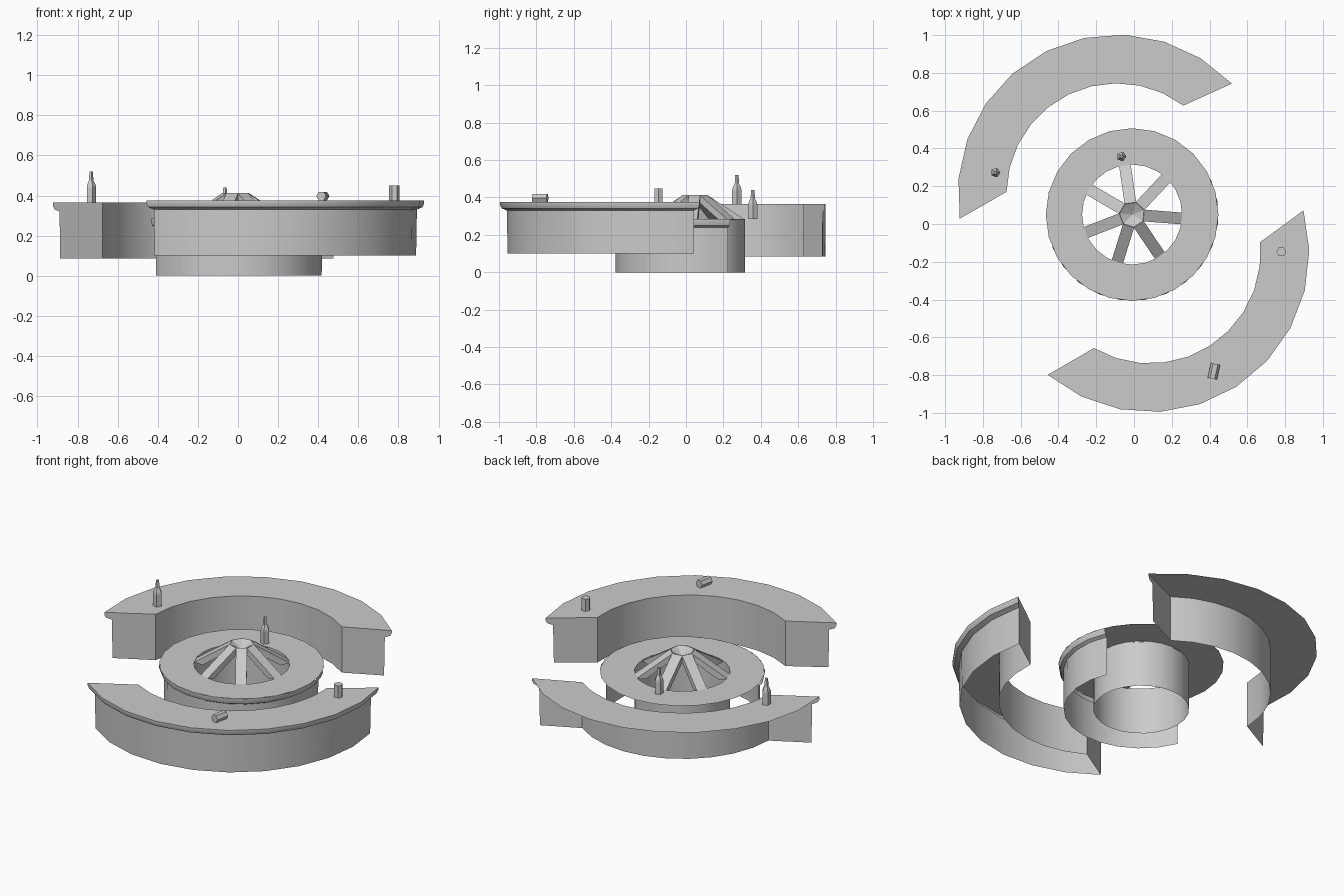
import bpy, bmesh
from math import radians, sin, cos, pi
from mathutils import Vector

if "Cube" in bpy.data.objects:
    bpy.data.objects.remove(bpy.data.objects["Cube"])


def finish(name, bm, smooth=True):
    bmesh.ops.remove_doubles(bm, verts=bm.verts, dist=1e-5)
    bmesh.ops.recalc_face_normals(bm, faces=bm.faces)
    me = bpy.data.meshes.new(name)
    bm.to_mesh(me)
    bm.free()
    ob = bpy.data.objects.new(name, me)
    bpy.context.collection.objects.link(ob)
    bpy.context.view_layer.objects.active = ob
    ob.select_set(True)
    if smooth:
        bpy.ops.object.shade_smooth_by_angle(angle=radians(28))
    ob.select_set(False)
    return ob


def arc_row(bm, c, r, z, a0, a1, n):
    """Row of vertices along an arc, angles in degrees."""
    row = []
    for i in range(n + 1):
        a = radians(a0 + (a1 - a0) * i / n)
        row.append(bm.verts.new((c[0] + r * cos(a), c[1] + r * sin(a), z)))
    return row


def bridge(bm, rows):
    for p, q in zip(rows, rows[1:]):
        for i in range(len(p) - 1):
            bm.faces.new((p[i], p[i + 1], q[i + 1], q[i]))


def counter(name, c, inner, outer, z0, z1, outer_wall):
    """Curved counter: inner wall, top, moulded lip, outer wall, end panels."""
    ri, ro = 0.585, 0.843
    profile = [(ri, z0), (ri, z1), (ro, z1), (ro, z1 - .015), (ro - .008, z1 - .033),
               (ro - .036, z1 - .045), (ro - .04, z0)]
    bm = bmesh.new()
    rows = []
    for r, z in profile:
        t = (r - ri) / (ro - ri)
        rows.append(arc_row(bm, c, r, z, inner[0] + (outer[0] - inner[0]) * t,
                            inner[1] + (outer[1] - inner[1]) * t, 10))
    bridge(bm, rows if outer_wall else rows[:3])
    for k in (0, -1):
        bm.faces.new([row[k] for row in rows])
    for v in [v for v in bm.verts if not v.link_faces]:
        bm.verts.remove(v)
    return finish(name, bm)


def lathe(name, loc, profile, n):
    """Closed low-poly turned solid."""
    bm = bmesh.new()
    rings = [[bm.verts.new((loc[0] + r * cos(2 * pi * i / n), loc[1] + r * sin(2 * pi * i / n),
                            loc[2] + z)) for i in range(n)] for r, z in profile]
    for p, q in zip(rings, rings[1:]):
        for i in range(n):
            j = (i + 1) % n
            bm.faces.new((p[i], p[j], q[j], q[i]))
    bm.faces.new(rings[0])
    bm.faces.new(rings[-1])
    return finish(name, bm, False)


# Two curved counters; the rear one is open at the back
counter("rear_counter", (-.09, .16), (179, 53), (189, 43.8), .085, .365, False)
counter("front_counter", (.085, -.153), (5.5, -120.5), (15.5, -130), .10, .375, True)

# Round central table: ring top and inner cylinder
C = (-.01, .05)
TOP = .285
bm = bmesh.new()
bridge(bm, [arc_row(bm, C, r, z, 0, 360, 24)
            for r, z in ((.265, 0), (.265, TOP), (.457, TOP))])
finish("table_top_and_core", bm)

# Half-round table skirt with moulded lip
bm = bmesh.new()
bridge(bm, [arc_row(bm, C, r, z, -158, 24, 12)
            for r, z in ((.457, TOP), (.457, .27), (.45, .25), (.432, .24), (.43, 0))])
finish("table_skirt", bm)

# Seven sloping slats rising to a sunken hub
N = 7
angles = [radians(-4.5 + 360 / N * k) for k in range(N)]
bm = bmesh.new()
for a in angles:
    d, s = Vector((cos(a), sin(a), 0)), Vector((-sin(a), cos(a), 0))
    o = Vector((C[0], C[1], 0))
    section = [(.265, .28), (.062, .412), (.055, .375), (.215, .27)]
    left, right = ([bm.verts.new(o + d * r + s * w + Vector((0, 0, z))) for r, z in section]
                   for w in (-.031, .031))
    bm.faces.new(left)
    bm.faces.new(right[::-1])
    for i in range(4):
        j = (i + 1) % 4
        bm.faces.new((left[i], left[j], right[j], right[i]))
finish("slats", bm, False)

bm = bmesh.new()
rim = [bm.verts.new((C[0] + .067 * cos(a + pi / N), C[1] + .067 * sin(a + pi / N), .412))
       for a in angles]
tip = bm.verts.new((C[0], C[1], .375))
for i in range(N):
    bm.faces.new((rim[i], rim[(i + 1) % N], tip))
finish("slat_hub", bm, False)

# Bottles
bottle = [(.026, 0), (.026, .075), (.023, .088), (.012, .11), (.011, .135), (.009, .155)]
lathe("counter_bottle", (-.733, .272, .365), bottle, 5)
lathe("table_bottle", (-.066, .357, TOP), bottle, 5)

# Upright and tipped cups
cup = [(.026, 0), (.026, .074)]
lathe("upright_cup", (.78, -.147, .375), cup, 6)
tipped = lathe("tipped_cup", (0, 0, -.04), [(.025, 0), (.025, .08)], 6)
tipped.rotation_euler = (radians(90), 0, radians(-12))
tipped.location = (.423, -.78, .397)
